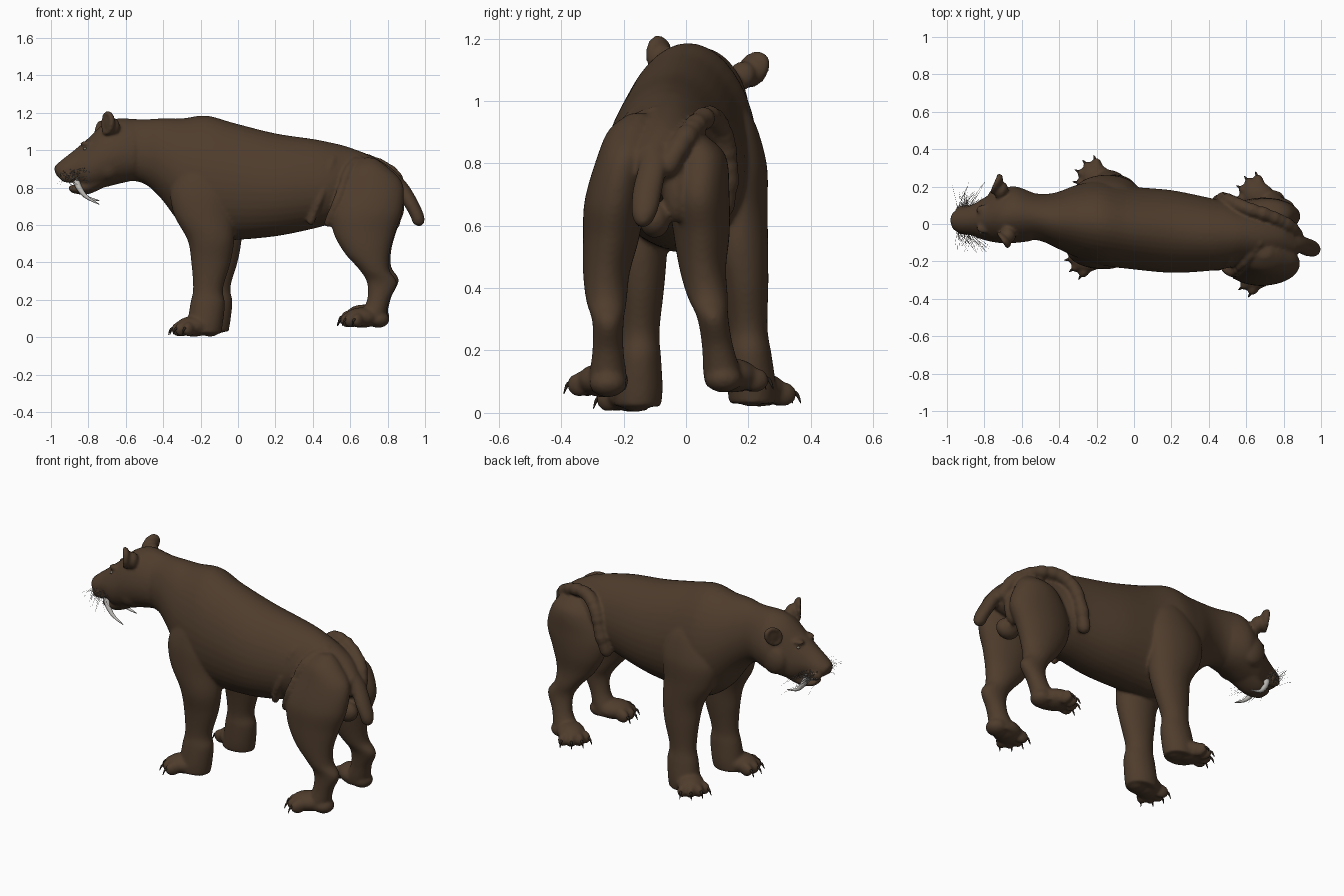
import bpy, bmesh, math, random
from mathutils import Vector, Matrix

cube = bpy.data.objects.get("Cube")
if cube:
    bpy.data.objects.remove(cube, do_unlink=True)
rng = random.Random(4)


def material(name, r, g, b):
    m = bpy.data.materials.new(name)
    m.use_nodes = True
    m.diffuse_color = (r, g, b, 1)
    node = next(n for n in m.node_tree.nodes if n.type == 'BSDF_PRINCIPLED')
    node.inputs["Base Color"].default_value = (r, g, b, 1)
    node.inputs["Roughness"].default_value = .8
    return m


fur = material("brown_fur", .078, .046, .026)
ivory = material("ivory_tooth", .55, .53, .5)
horn = material("dark_claw", .03, .02, .014)
hair = material("pale_whisker", .4, .38, .35)
eye_mat = material("grey_eye", .2, .17, .13)


def add_object(name, data, mat):
    ob = bpy.data.objects.new(name, data)
    bpy.context.collection.objects.link(ob)
    data.materials.append(mat)
    return ob


def mesh_object(name, bm, mat):
    bmesh.ops.recalc_face_normals(bm, faces=bm.faces[:])
    for f in bm.faces:
        f.smooth = True
    me = bpy.data.meshes.new(name)
    bm.to_mesh(me)
    bm.free()
    return add_object(name, me, mat)


def spline(points, steps):
    """Smooth samples through the given points."""
    pts = [Vector(p) for p in points]
    out = []
    for i in range(len(pts) - 1):
        a, b, c, d = pts[max(i - 1, 0)], pts[i], pts[i + 1], pts[min(i + 2, len(pts) - 1)]
        for s in range(steps):
            t = s / steps
            out.append(b + (c - a) * (t / 2) + (a * 2 - b * 5 + c * 4 - d) * (t * t / 2)
                       + (b * 3 - a - c * 3 + d) * (t ** 3 / 2))
    return out + [pts[-1]]


def loft(bm, stations, upright=False, egg=0, sides=40):
    """Stations: position, low, high, y low, y high; along x, or along z if upright."""
    rings = []
    for p, lo, hi, y0, y1 in spline(stations, 6):
        ring = []
        for k in range(sides):
            a = k * math.tau / sides
            v = (lo + hi) / 2 + (hi - lo) / 2 * math.sin(a)
            y = (y0 + y1) / 2 + (y1 - y0) / 2 * math.cos(a) * (1 - egg * math.sin(a))
            ring.append(bm.verts.new((v, y, p) if upright else (p, y, v)))
        rings.append(ring)
    for r, q in zip(rings, rings[1:]):
        for k in range(sides):
            j = (k + 1) % sides
            bm.faces.new((r[k], r[j], q[j], q[k]))
    bm.faces.new(rings[0])
    bm.faces.new(rings[-1])


def ball(bm, center, size, turn=0, tilt=0):
    m = (Matrix.Translation(center) @ Matrix.Rotation(turn, 4, 'Z')
         @ Matrix.Rotation(tilt, 4, 'X') @ Matrix.Diagonal((*size, 1)))
    bmesh.ops.create_icosphere(bm, subdivisions=3, radius=1, matrix=m)


def ridge(bm, points, r):
    for p in spline(points, 8):
        bmesh.ops.create_icosphere(bm, subdivisions=2, radius=r * rng.uniform(.9, 1.1),
                                   matrix=Matrix.Translation(p))


def tubes(name, paths, thickness, mat, taper):
    cu = bpy.data.curves.new(name, 'CURVE')
    cu.dimensions = '3D'
    cu.bevel_depth = thickness
    cu.bevel_resolution = 3 if thickness > .005 else 0
    cu.use_fill_caps = True
    for path in paths:
        pts = spline(path, 5)
        s = cu.splines.new('POLY')
        s.points.add(len(pts) - 1)
        for i, p in enumerate(pts):
            s.points[i].co = (*p, 1)
            s.points[i].radius = 1 - taper * (i / (len(pts) - 1)) ** 1.5
        s.use_smooth = True
    return add_object(name, cu, mat)


# Trunk, neck, head and lower jaw
skin = bmesh.new()
loft(skin, [(-.6, .84, 1.17, -.08, .18), (-.5, .82, 1.165, -.09, .16), (-.41, .74, 1.17, -.13, .17),
            (-.3, .6, 1.17, -.18, .21), (-.17, .52, 1.185, -.22, .23), (-.02, .52, 1.145, -.24, .2),
            (.2, .54, 1.09, -.26, .18), (.4, .58, 1.06, -.25, .14), (.5, .61, 1.04, -.235, .12),
            (.58, .65, 1.02, -.21, .09), (.7, .68, .975, -.2, .06), (.8, .7, .92, -.18, .02),
            (.87, .74, .86, -.17, -.05)], egg=.09)
loft(skin, [(-.975, .87, .92, -.02, .055), (-.94, .84, .95, -.045, .08), (-.87, .83, 1.005, -.06, .1),
            (-.8, .79, 1.065, -.085, .14), (-.72, .8, 1.14, -.1, .18), (-.64, .82, 1.17, -.1, .2),
            (-.55, .84, 1.165, -.09, .17)], egg=.15)
loft(skin, [(-.905, .79, .81, -.01, .05), (-.88, .77, .815, -.03, .075), (-.8, .765, .86, -.05, .1),
            (-.7, .81, .95, -.07, .14)])
ball(skin, (-.965, .02, .9), (.018, .035, .025))
for side in (-1, 1):
    ball(skin, (-.9, .022 + side * .048, .86), (.058, .032, .036))       # whisker pads
    ball(skin, (-.8, .026 + side * .05, 1.035), (.045, .028, .016))      # brows
    ball(skin, (-.7, .05 + side * .1, .93), (.08, .05, .09))             # cheeks

# Ears: thin discs with a raised rim on a fleshy root
for x, y, z, turn, tilt in ((-.7, -.085, 1.145, .6, .15), (-.74, .215, 1.1, -.4, -.75)):
    root = Vector((x + .03, .05 + (y - .05) * .78, z - .02))
    ball(skin, root, (.035, .045, .05), turn, tilt)
    ball(skin, (x + .012, y, z), (.02, .045, .062), turn, tilt)
    frame = (Matrix.Translation((x, y, z)) @ Matrix.Rotation(turn, 4, 'Z')
             @ Matrix.Rotation(tilt, 4, 'X'))
    ridge(skin, [frame @ Vector((0, .04 * math.cos(a), .055 * math.sin(a)))
                 for a in [k * math.tau / 8 for k in range(9)]], .012)

# Legs, each list going down from the hip or shoulder
fore = [(.97, -.22, -.12, -.15, -.09), (.9, -.3, -.05, -.2, -.06), (.78, -.36, -.01, -.23, -.04),
        (.65, -.34, -.02, -.24, -.05), (.52, -.27, -.02, -.24, -.06), (.4, -.25, -.04, -.22, -.07),
        (.26, -.24, -.08, -.21, -.085), (.18, -.255, -.07, -.22, -.08), (.08, -.27, -.08, -.23, -.075),
        (.02, -.28, -.09, -.23, -.08)]
thigh = [(.96, .66, .73, -.18, -.12), (.91, .6, .8, -.245, -.1), (.82, .55, .88, -.285, -.11)]
shank = [(.68, .5, .88, -.325, -.13), (.56, .51, .84, -.33, -.15), (.45, .57, .81, -.33, -.18),
         (.36, .65, .81, -.32, -.19), (.29, .69, .85, -.3, -.2), (.2, .69, .81, -.3, -.2),
         (.12, .65, .79, -.31, -.19), (.07, .63, .78, -.31, -.19)]
sunk_thigh = [(.88, .66, .78, -.24, -.18), (.81, .58, .84, -.28, -.12)]


def left_leg(leg, dx, foot_shift, lean, lift):
    """Copy of a right leg moved across, leaning inward towards the top."""
    return [(z + lift, a + dx, b + dx, c + foot_shift - lean * z, d + foot_shift - lean * z)
            for z, a, b, c, d in leg]


for leg in (fore, thigh + shank, left_leg(fore, .04, .37, .09, .01),
            left_leg(sunk_thigh + shank, .01, .385, .17, .015)):
    loft(skin, leg, upright=True)

# Paws with four toes and a claw on each
claws = []
for x, y, z, heading in ((-.2, -.16, .003, 202), (-.16, .21, .02, 142),
                         (.7, -.25, .05, 205), (.7, .12, .065, 140)):
    h = math.radians(heading)
    ball(skin, Vector((x, y, z + .055)) + Vector((math.cos(h), math.sin(h), 0)) * .04,
         (.1, .078, .055), h)
    for k in (-1.5, -.5, .5, 1.5):
        a = h + k * .38
        out = Vector((math.cos(a), math.sin(a), 0))
        toe = Vector((x, y, z + .04)) + out * (.12 - .008 * abs(k))
        ball(skin, toe, (.044, .028, .039), a)
        claws.append([toe + out * .025 + Vector((0, 0, .006)), toe + out * .046,
                      toe + out * .06 - Vector((0, 0, .03))])
    ball(skin, (x + .05, y, z + .045), (.06, .06, .045))

# Tail and loose skin folds over the haunches
loft(skin, [(.85, .78, .88, -.15, -.06), (.8, .84, .92, -.15, -.06), (.72, .88, .965, -.17, -.075),
            (.65, .92, .995, -.175, -.09), (.61, .935, .995, -.165, -.11),
            (.595, .955, .98, -.145, -.13)], upright=True)
front_fold = [(.53, -.1, 1.0), (.5, -.19, .93), (.46, -.225, .8), (.43, -.23, .72), (.39, -.2, .62)]
back_fold = [(.67, -.1, .96), (.6, -.2, .91), (.55, -.25, .78), (.52, -.26, .7), (.48, -.23, .61)]
left_fold = [(.87, -.06, .79), (.83, -.01, .87), (.72, .045, .935), (.6, .085, .945),
             (.52, .12, .88), (.48, .135, .76), (.45, .12, .66)]
for fold, r in ((front_fold, .02), (back_fold, .024), (left_fold, .036)):
    ridge(skin, fold, r)
ball(skin, (.82, -.03, .72), (.05, .045, .11))
ball(skin, (.8, -.1, .62), (.07, .05, .06))

body = mesh_object("body_and_legs", skin, fur)
remesh = body.modifiers.new("blend", 'REMESH')
remesh.mode = 'VOXEL'
remesh.voxel_size = .0085
remesh.use_smooth_shade = True
soften = body.modifiers.new("soften", 'SMOOTH')
soften.factor = .5
soften.iterations = 7

tubes("claws", claws, .009, horn, .9)

# Sabre teeth and eyes
tubes("sabre_teeth", [[(-.87, .022 + s * .045, .85), (-.85, .022 + s * .058, .8),
                       (-.81, .022 + s * .065, .75), (-.74, .022 + s * .065, .72 + s * .01)]
                      for s in (-1, 1)], .02, ivory, .93)
for side, label in ((-1, "right_eye"), (1, "left_eye")):
    bm = bmesh.new()
    ball(bm, (-.818, .024 + side * .067, 1.008), (.01, .01, .008))
    mesh_object(label, bm, eye_mat)

# Whiskers fan out from the pads
whiskers = []
for side in (-1, 1):
    for _ in range(45):
        root = Vector((rng.uniform(-.95, -.87), .022 + side * .065, rng.uniform(.83, .89)))
        way = Vector((rng.uniform(-.3, 1.1), side * rng.uniform(.5, 1.2), rng.uniform(-.6, .3)))
        tip = root + way * rng.uniform(.04, .13)
        tip.x = max(tip.x, -.99)
        whiskers.append([root, (root + tip) / 2 + Vector((0, 0, .008)), tip])
tubes("whiskers", whiskers, .0009, hair, .7)
